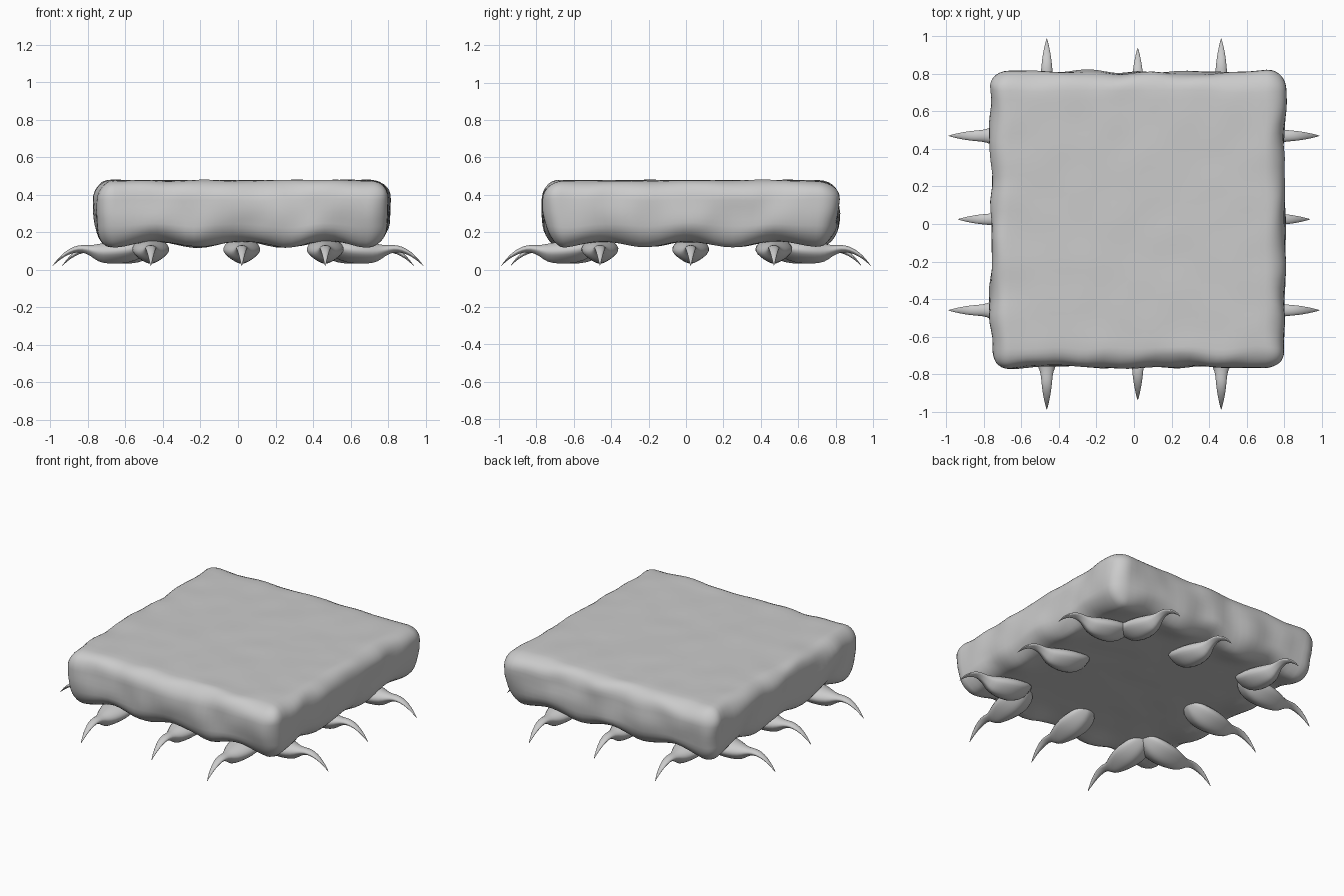
import bpy, bmesh, math
from mathutils import Vector, noise

if "Cube" in bpy.data.objects:
    bpy.data.objects.remove(bpy.data.objects["Cube"])

stone = bpy.data.materials.new("stone_grey")
stone.diffuse_color = (0.6, 0.6, 0.6, 1)
stone.use_nodes = True
stone.node_tree.nodes["Principled BSDF"].inputs["Base Color"].default_value = stone.diffuse_color


def finish(bm, name):
    bmesh.ops.recalc_face_normals(bm, faces=bm.faces)
    mesh = bpy.data.meshes.new(name)
    bm.to_mesh(mesh)
    bm.free()
    mesh.materials.append(stone)
    obj = bpy.data.objects.new(name, mesh)
    bpy.context.collection.objects.link(obj)
    for p in mesh.polygons:
        p.use_smooth = True
    return obj


# Rounded, weathered slab
HALF = Vector((0.785, 0.79, 0.172))
CENTRE = Vector((0.02, 0.025, 0.305))
R = 0.105


def weather(p):
    p = Vector(p[i] * HALF[i] for i in range(3))
    core = Vector(max(-HALF[i] + R, min(HALF[i] - R, p[i])) for i in range(3))
    off = p - core
    if off.length > 1e-6:
        # keep the offset's reach but round it to a ball around the core
        reach = max(abs(c) for c in off)
        off = off.normalized() * reach
    q = core + off
    # plan corners are rounder than the top edge
    side = max(abs(q.x) / HALF.x, abs(q.y) / HALF.y)
    edge = max(0.0, min(1.0, (side - 0.72) / 0.2))
    n = noise.noise_vector(q * 5.5 + Vector((3.1, 1.7, 5.2)))
    q.x += n.x * 0.022 * edge
    q.y += n.y * 0.022 * edge
    q.z += n.z * (0.004 + 0.006 * edge)
    if q.z < 0:
        # scalloped lower rim, drawn in slightly, raised over each leg
        low = -q.z / HALF.z
        along = q.x if abs(q.y) > abs(q.x) else q.y
        q.z += low * edge * 0.02 * math.cos(2 * math.pi * along / 0.475)
        q.z += low * (1 - edge) * 0.012
        q.x *= 1 - 0.03 * low
        q.y *= 1 - 0.03 * low
    return q + CENTRE


def slab():
    bm = bmesh.new()
    # axis stations, denser in the rounded border
    def stations(h, inner):
        k = 1 - R / h
        border = [1 - (1 - k) * i / 4 for i in range(4)]
        mid = [k * (2 * i / inner - 1) for i in range(inner + 1)]
        return [-b for b in border] + mid + border[::-1]
    st = [stations(HALF.x, 30), stations(HALF.y, 30), stations(HALF.z, 4)]
    for axis in range(3):
        u, v = (axis + 1) % 3, (axis + 2) % 3
        for sign in (-1, 1):
            grid = []
            for a in st[u]:
                row = []
                for b in st[v]:
                    p = [0, 0, 0]
                    p[axis], p[u], p[v] = sign, a, b
                    row.append(bm.verts.new(weather(p)))
                grid.append(row)
            for r0, r1 in zip(grid, grid[1:]):
                for j in range(len(r0) - 1):
                    bm.faces.new((r0[j], r1[j], r1[j + 1], r0[j + 1]))
    bmesh.ops.remove_doubles(bm, verts=bm.verts, dist=0.0005)
    return finish(bm, "slab")


slab()

# Leg stations: distance outward, height, half width, half height
LEG = [(0.44, 0.16, 0.02, 0.01), (0.48, 0.13, 0.085, 0.045),
       (0.55, 0.105, 0.105, 0.063), (0.62, 0.095, 0.105, 0.066),
       (0.69, 0.09, 0.085, 0.06), (0.745, 0.088, 0.058, 0.05),
       (0.785, 0.102, 0.036, 0.028), (0.83, 0.114, 0.031, 0.02),
       (0.875, 0.108, 0.027, 0.017), (0.92, 0.086, 0.019, 0.013),
       (0.96, 0.053, 0.01, 0.008), (0.99, 0.018, 0.001, 0.001)]
SIDES = 14


def leg(name, angle, shift, pull):
    bm = bmesh.new()
    out = Vector((math.cos(angle), math.sin(angle), 0))
    across = Vector((-out.y, out.x, 0))
    rings = []
    for d, z, w, h in LEG:
        ring = []
        for i in range(SIDES):
            a = 2 * math.pi * i / SIDES
            s = math.sin(a)
            # keel shape: wide on top, narrow underneath
            taper = 1 + 0.45 * min(0, s)
            p = out * (d - pull) + across * (w * math.cos(a) * taper)
            p += Vector((0, 0, z + h * s))
            ring.append(bm.verts.new(p + shift))
        rings.append(ring)
    for r0, r1 in zip(rings, rings[1:]):
        for i in range(SIDES):
            j = (i + 1) % SIDES
            bm.faces.new((r0[i], r0[j], r1[j], r1[i]))
    bm.faces.new(rings[0])
    bm.faces.new(rings[-1])
    obj = finish(bm, name)
    sub = obj.modifiers.new("smooth", "SUBSURF")
    sub.levels = sub.render_levels = 1


# Three clawed legs on every side
for side, angle in (("right", 0), ("back", 90), ("left", 180), ("front", 270)):
    vertical = side in ("back", "front")
    for label, pos in (("a", -0.465), ("middle", 0.02), ("b", 0.465)):
        shift = Vector((pos, 0, 0)) if vertical else Vector((0, pos + 0.005, 0))
        leg(f"{side}_leg_{label}", math.radians(angle), shift,
            0.05 if label == "middle" else 0.0)
